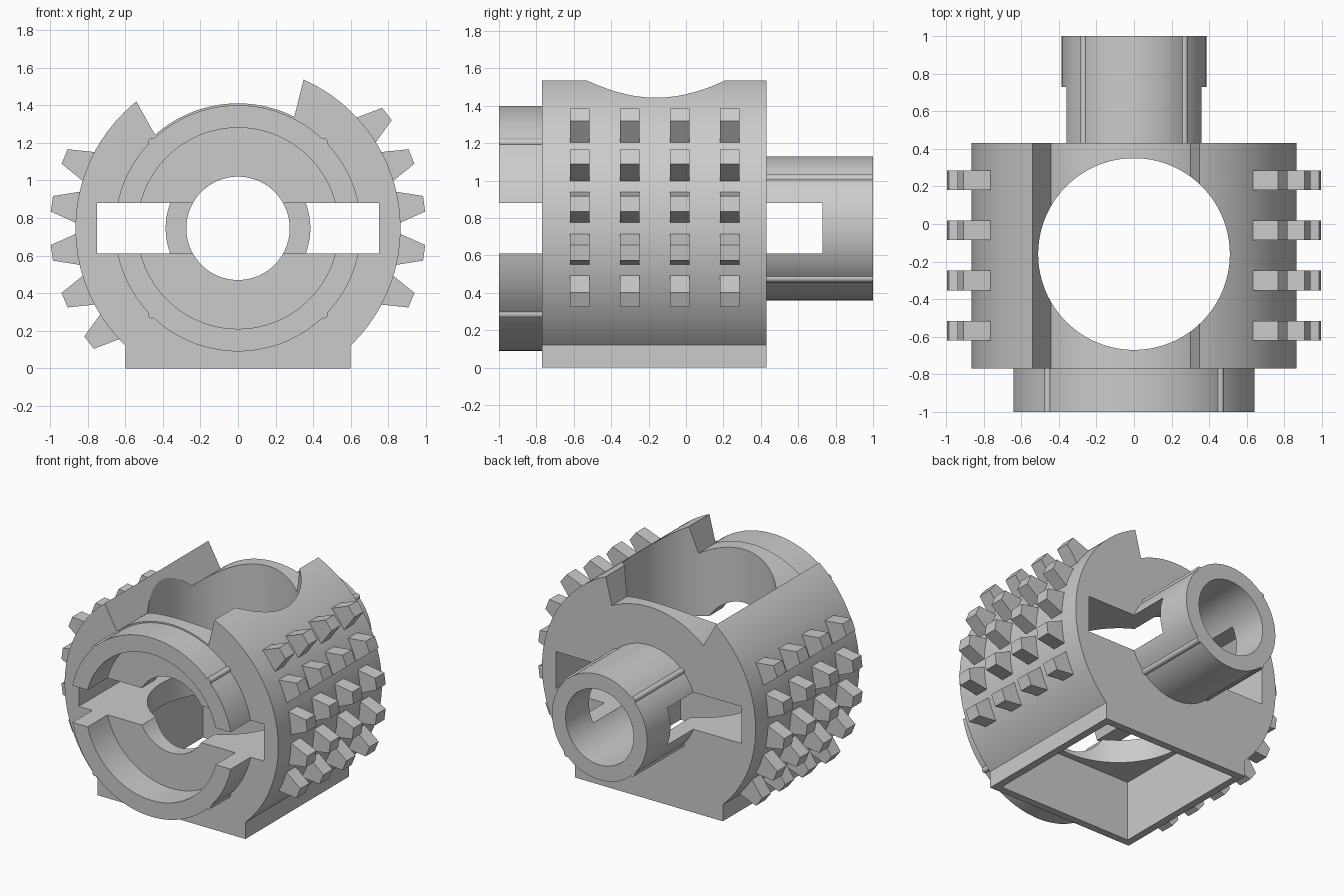
import bpy
from math import sin, cos, radians, pi
from mathutils import Matrix

if "Cube" in bpy.data.objects:
    bpy.data.objects.remove(bpy.data.objects["Cube"])

AXIS = 0.745          # height of the drum axis
FRONT, BACK = -0.77, 0.43

grey = bpy.data.materials.new("plain grey")
grey.use_nodes = True
grey.diffuse_color = (0.6, 0.6, 0.6, 1)
grey.node_tree.nodes["Principled BSDF"].inputs["Base Color"].default_value = (0.6, 0.6, 0.6, 1)


def polar(r, deg):
    return r * cos(radians(deg)), AXIS + r * sin(radians(deg))


def arc(r, a, b, steps):
    return [polar(r, a + (b - a) * i / steps) for i in range(steps + 1)]


def prism(name, outline, y0, y1):
    """Extrude an x-z outline along y."""
    n = len(outline)
    verts = [(x, y, z) for y in (y0, y1) for x, z in outline]
    faces = [list(range(n)), list(range(2 * n - 1, n - 1, -1))]
    faces += [[i, i + n, (i + 1) % n + n, (i + 1) % n] for i in range(n)]
    mesh = bpy.data.meshes.new(name)
    mesh.from_pydata(verts, [], faces)
    mesh.materials.append(grey)
    obj = bpy.data.objects.new(name, mesh)
    bpy.context.collection.objects.link(obj)
    return obj


def rod(name, r, y0, y1, sides=128):
    return prism(name, arc(r, 0, 360, sides)[:-1], y0, y1)


def box(name, x, z0, z1, y0, y1):
    return prism(name, [(-x, z0), (x, z0), (x, z1), (-x, z1)], y0, y1)


def boolean(obj, others, operation):
    for other in others:
        other.hide_render = True
        mod = obj.modifiers.new(other.name, 'BOOLEAN')
        mod.operation, mod.solver, mod.object = operation, 'EXACT', other
    bpy.context.view_layer.update()
    graph = bpy.context.evaluated_depsgraph_get()
    mesh = bpy.data.meshes.new_from_object(obj.evaluated_get(graph))
    obj.modifiers.clear()
    obj.data = mesh


# Cutters
slot = box("slot_cutter", 0.75, 0.61, 0.88, -1.1, 0.73)
bore = rod("bore_cutter", 0.275, -1.1, 1.1)
counterbore = rod("counterbore_cutter", 0.535, -1.1, FRONT + 0.1)
pocket = box("pocket_cutter", 0.545, -0.1, 0.44, FRONT + 0.055, BACK - 0.055)
well = rod("well_cutter", 0.51, -1, 2)
well.data.transform(Matrix.Translation((0, -0.16, 0.5)) @ Matrix.Rotation(pi / 2, 4, 'X')
                    @ Matrix.Translation((0, -0.5, -AXIS)))

# Drum with flat foot and a sunken sector on top
outline = [(-0.6, 0), (0.6, 0)]
outline += arc(0.865, -46.1, 66.2, 56) + arc(0.665, 63.2, 131.6, 36) + arc(0.865, 128.7, 226.1, 48)
drum = prism("drum_body", outline, FRONT, BACK)
boolean(drum, [slot, bore, pocket, well], 'DIFFERENCE')


# Collars at both ends, each with four thin ribs
def collar(name, r, y0, y1, cutters):
    obj = rod(name, r, y0, y1)
    ribs = []
    for i in range(4):
        rib = rod(name + "_rib", 0.022, y0, y1, 16)
        x, z = polar(r - 0.008, 45 + 90 * i)
        rib.data.transform(Matrix.Translation((x, 0, z - AXIS)))
        ribs.append(rib)
    boolean(obj, ribs, 'UNION')
    for rib in ribs:
        bpy.data.objects.remove(rib)
    boolean(obj, cutters, 'DIFFERENCE')
    return obj


front_collar = collar("front_collar", 0.655, -1, FRONT, [counterbore, slot])
rear_tube = collar("rear_tube", 0.385, BACK, 1, [bore, slot])

for cutter in (slot, bore, counterbore, pocket, well):
    bpy.data.objects.remove(cutter)

# Tapered teeth: five rows on each side, half a turn apart
for side, start in (("left", 0), ("right", 180)):
    for row in range(5):
        a = start - 22.5 + 15 * row
        tooth = [polar(0.85, a - 5.9), polar(1, a - 2.4), polar(1, a + 2.4), polar(0.85, a + 5.9)]
        for col in range(4):
            y = -0.62 + 0.267 * col
            prism(f"{side}_tooth_{row + 1}_{col + 1}", tooth, y, y + 0.105)

# Smooth the round walls, keep the edges sharp
bpy.ops.object.select_all(action='DESELECT')
for obj in (drum, front_collar, rear_tube):
    obj.select_set(True)
bpy.context.view_layer.objects.active = drum
bpy.ops.object.shade_smooth_by_angle(angle=radians(25))
